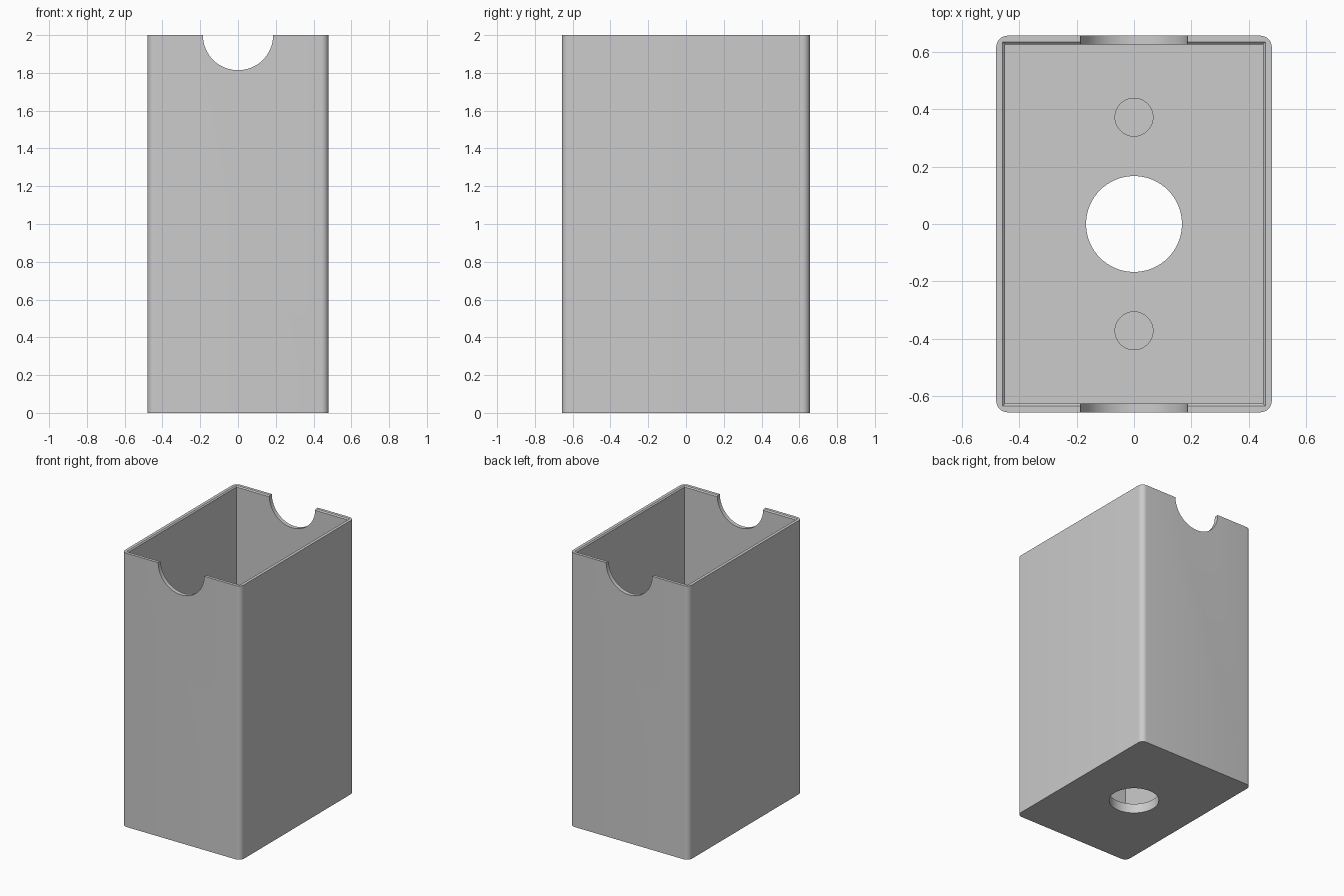
import bpy, bmesh
from math import radians

cube = bpy.data.objects.get("Cube")
if cube:
    bpy.data.objects.remove(cube, do_unlink=True)

HALF_X, HALF_Y, HEIGHT = 0.48, 0.656, 2.0
WALL, FLOOR, CORNER = 0.03, 0.07, 0.04
RIM = 0.008            # chamfer on the inner rim

grey = bpy.data.materials.new("plain grey")
grey.use_nodes = True
colour = (0.6, 0.6, 0.6, 1)
grey.diffuse_color = colour
grey.node_tree.nodes["Principled BSDF"].inputs["Base Color"].default_value = colour


def to_object(bm, name):
    bmesh.ops.recalc_face_normals(bm, faces=bm.faces)
    mesh = bpy.data.meshes.new(name)
    bm.to_mesh(mesh)
    bm.free()
    mesh.materials.append(grey)
    obj = bpy.data.objects.new(name, mesh)
    bpy.context.collection.objects.link(obj)
    return obj


def loft(name, levels, corner=0):
    """Stack rectangles given as (half x, half y, z); round the uprights."""
    bm = bmesh.new()
    rings = [[bm.verts.new((sx * x, sy * y, z))
              for sx, sy in ((-1, -1), (1, -1), (1, 1), (-1, 1))]
             for x, y, z in levels]
    bm.faces.new(rings[0])
    bm.faces.new(rings[-1])
    for low, high in zip(rings, rings[1:]):
        for i in range(4):
            j = (i + 1) % 4
            bm.faces.new((low[i], low[j], high[j], high[i]))
    if corner:
        uprights = [e for e in bm.edges
                    if abs(e.verts[0].co.z - e.verts[1].co.z) > 0.5]
        bmesh.ops.bevel(bm, geom=uprights, offset=corner, segments=8,
                        profile=0.5, affect='EDGES')
    return to_object(bm, name)


def cylinder(name, radius, depth, location, tilt=0):
    bm = bmesh.new()
    bmesh.ops.create_cone(bm, cap_ends=True, segments=64, radius1=radius,
                          radius2=radius, depth=depth)
    obj = to_object(bm, name)
    obj.location = location
    obj.rotation_euler.x = radians(tilt)
    return obj


# Outer shell with rounded upright corners
shell = loft("open_box", [(HALF_X, HALF_Y, 0), (HALF_X, HALF_Y, HEIGHT)], CORNER)

# Square-cornered cavity, flaring out at the rim
ix, iy, over = HALF_X - WALL, HALF_Y - WALL, 0.018
cutters = [loft("cavity_cutter", [
    (ix, iy, FLOOR), (ix, iy, HEIGHT - RIM),
    (ix + over, iy + over, HEIGHT - RIM + over)])]

# Finger notch through both end walls, drain hole, two blind floor pockets
cutters.append(cylinder("notch_cutter", 0.186, 2, (0, 0, HEIGHT), 90))
cutters.append(cylinder("floor_hole_cutter", 0.167, 0.4, (0, 0, 0)))
for side in (-1, 1):
    cutters.append(cylinder("pocket_cutter", 0.066, 0.1,
                            (0, side * 0.372, FLOOR + 0.01)))

bpy.ops.object.select_all(action='DESELECT')
bpy.context.view_layer.objects.active = shell
shell.select_set(True)
for cutter in cutters:
    mod = shell.modifiers.new(cutter.name, 'BOOLEAN')
    mod.operation = 'DIFFERENCE'
    mod.solver = 'EXACT'
    mod.object = cutter
    bpy.ops.object.modifier_apply(modifier=mod.name)
for cutter in cutters:
    bpy.data.objects.remove(cutter, do_unlink=True)

bpy.ops.object.shade_smooth_by_angle(angle=radians(30))
